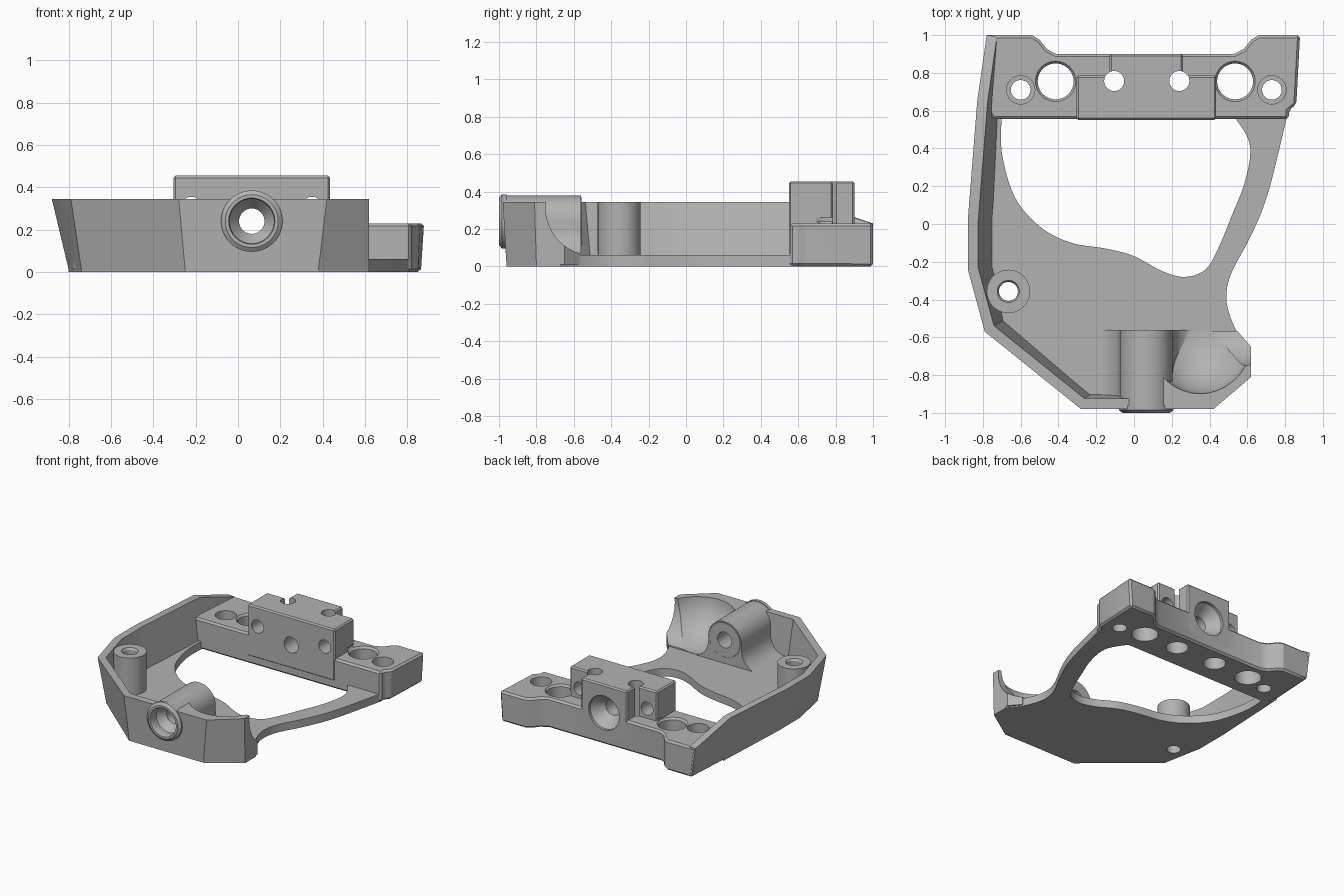
import bpy, bmesh
from math import cos, sin, pi, radians
from mathutils import Vector

if "Cube" in bpy.data.objects:
    bpy.data.objects.remove(bpy.data.objects["Cube"])

grey = bpy.data.materials.new("machined_grey")
grey.use_nodes = True
grey.diffuse_color = (0.45, 0.45, 0.45, 1)
grey.node_tree.nodes["Principled BSDF"].inputs["Base Color"].default_value = (0.45, 0.45, 0.45, 1)


def loft(name, rings, closed=False):
    """Solid skinned through rings of equal point count, capped at both ends."""
    bm = bmesh.new()
    loops = [[bm.verts.new(p) for p in ring] for ring in rings]
    for a, b in zip(loops, loops[1:]):
        n = len(a)
        for i in range(n):
            bm.faces.new((a[i], a[(i + 1) % n], b[(i + 1) % n], b[i]))
    bm.faces.new(loops[0])
    bm.faces.new(loops[-1])
    bmesh.ops.recalc_face_normals(bm, faces=bm.faces)
    mesh = bpy.data.meshes.new(name)
    bm.to_mesh(mesh)
    bm.free()
    mesh.materials.append(grey)
    ob = bpy.data.objects.new(name, mesh)
    bpy.context.collection.objects.link(ob)
    return ob


def prism(name, bottom, z0, z1, top=None):
    return loft(name, [[(x, y, z0) for x, y in bottom],
                       [(x, y, z1) for x, y in (top or bottom)]])


def box(name, x0, x1, y0, y1, z0, z1):
    return prism(name, [(x0, y0), (x1, y0), (x1, y1), (x0, y1)], z0, z1)


def turned(name, a, b, profile, axis="z", n=40):
    """Turned solid: (radius, position) profile about z at x=a, y=b or about y at x=a, z=b."""
    rings = []
    for r, t in profile:
        ring = [(a + r * cos(2 * pi * i / n), b + r * sin(2 * pi * i / n)) for i in range(n)]
        rings.append([(u, v, t) if axis == "z" else (u, t, v) for u, v in ring])
    return loft(name, rings)


def spline(pts, steps=5):
    out = []
    p = [Vector(q) for q in [pts[0]] + pts + [pts[-1]]]
    for i in range(1, len(p) - 2):
        for k in range(steps):
            t = k / steps
            out.append(tuple(0.5 * (2 * p[i] + (p[i + 1] - p[i - 1]) * t
                       + (2 * p[i - 1] - 5 * p[i] + 4 * p[i + 1] - p[i + 2]) * t * t
                       + (3 * p[i] - p[i - 1] - 3 * p[i + 1] + p[i + 2]) * t ** 3)))
    return out + [tuple(pts[-1])]


def inset(path, d):
    """Mitred inward offset of an open path."""
    pts = [Vector(q) for q in path]
    normals = []
    for a, b in zip(pts, pts[1:]):
        e = (b - a).normalized()
        normals.append(Vector((-e.y, e.x)))
    out = []
    for i, q in enumerate(pts):
        n0, n1 = normals[max(i - 1, 0)], normals[min(i, len(normals) - 1)]
        out.append(q + (n0 + n1) * d / (1 + n0.dot(n1)))
    return out


def apply(ob, kind, **settings):
    mod = ob.modifiers.new(kind.lower(), kind)
    for key, value in settings.items():
        setattr(mod, key, value)
    bpy.context.view_layer.objects.active = ob
    bpy.ops.object.modifier_apply(modifier=mod.name)


def bevel(ob, width, segments=1):
    apply(ob, "BEVEL", width=width, segments=segments, limit_method="ANGLE", angle_limit=radians(40))


def cut(ob, *cutters):
    for c in cutters:
        apply(ob, "BOOLEAN", operation="DIFFERENCE", object=c, solver="EXACT")


# Leaning outer wall
rim_top = [(-.78, 1), (-.83, .65), (-.88, .02), (-.88, -.24), (-.79, -.57), (-.28, -.98), (.42, -.98)]
rim_low = [(-.75, 1), (-.77, .65), (-.80, .02), (-.80, -.23), (-.74, -.54), (-.25, -.96), (.38, -.96)]
rings = []
for i, (o, p, u, v) in enumerate(zip(rim_top, inset(rim_top, .055), rim_low, inset(rim_low, .06))):
    h = .23 if i == 0 else .345
    rings.append([(*o, h), (*p, h), (*v, .01), (*u, .01)])
wall = loft("outer_wall", rings)

# Floor plate with its curved arm and large opening
arm = spline([(.62, -.67), (.55, -.58), (.50, -.46), (.49, -.36), (.52, -.25), (.60, -.10),
              (.67, .05), (.72, .2), (.77, .4), (.81, .57)])
plate = prism("floor_plate", rim_low[1:] + [(.62, -.8)] + arm + [(.81, .6), (-.76, .6)], 0, .06)
opening = prism("opening_cutter", spline(
    [(-.70, .57), (-.70, .38), (-.63, .14), (-.49, -.02), (-.33, -.10), (-.15, -.13), (0, -.17),
     (.15, -.25), (.27, -.28), (.38, -.24), (.45, -.12), (.52, .05), (.58, .2), (.615, .36),
     (.60, .46), (.53, .57)]), -.1, .2)

# Scooped front corner
corner = prism("scooped_corner", [(.1, -.96), (.38, -.96), (.62, -.8), (.62, -.65), (.55, -.57), (.1, -.57)], .01, .345,
               [(.1, -.98), (.42, -.98), (.62, -.81), (.62, -.65), (.55, -.57), (.1, -.57)])
bowl = turned("bowl_cutter", 0, 0, [(sin(pi * k / 24), -cos(pi * k / 24)) for k in range(1, 24)])
bowl.scale = (.30, .36, .30)
bowl.location = (.35, -.54, .36)
scoop = loft("scoop_cutter", [[(x, -.5 + .25 * cos(a), .31 + .25 * sin(a))
                               for a in (2 * pi * k / 48 for k in range(48))] for x in (.3, .8)])
bpy.context.view_layer.update()
cut(corner, bowl, scoop)

# Front boss: round tube on a flared saddle
X, Z = .065, .24
tube = turned("boss_tube", X, Z, [(.125, -1), (.145, -.985), (.145, -.96), (.14, -.96), (.14, -.57), (.13, -.56)], "y", 56)
half = [(.14 * cos(a), Z + .14 * sin(a)) for a in (pi / 2 * k / 12 for k in range(12, -1, -1))]
half += [(.29 - .15 * cos(a), .20 - .15 * sin(a)) for a in (pi / 2 * k / 8 for k in range(9))]
section = half + [(-x, z) for x, z in reversed(half[1:])]
saddle = loft("boss_saddle", [[(X + x, y, z) for x, z in section] for y in (-.95, -.562)])
bore = turned("bore_cutter", X, Z, [(.115, -1.02), (.105, -.985), (.105, -.93), (.06, -.87), (.06, 1.1)], "y")

# Screw post
post = turned("screw_post", -.665, -.357, [(.115, .01), (.115, .345)])
post_hole = turned("post_hole_cutter", -.665, -.357, [(.05, -.1), (.05, .33), (.068, .36)])

# Rear mounting bar
bar = prism("mounting_bar", [(-.75, .555), (.82, .555), (.82, .60), (.85, .635), (.865, 1), (.66, 1), (.62, .975),
                             (.58, .925), (.53, .90), (-.41, .90), (-.46, .925), (-.50, .975), (-.54, 1),
                             (-.75, 1), (-.77, .65)], 0, .23,
            [(-.75, .555), (.82, .555), (.82, .60), (.86, .635), (.88, 1), (.66, 1), (.62, .975),
             (.58, .925), (.53, .90), (-.41, .90), (-.46, .925), (-.50, .975), (-.54, 1),
             (-.78, 1), (-.80, .65)])
bevel(bar, .014)

# Raised T-shaped clamp block on the bar
clamp = prism("clamp_block", [(-.305, .55), (.435, .55), (.435, .785), (.26, .785), (.26, .90),
                              (-.13, .90), (-.13, .785), (-.305, .785)], .06, .455)
bevel(clamp, .01)

# Holes in the bar and block
holes = [turned("wide_hole_cutter", x, .755, [(.095, -.1), (.095, .215), (.115, .24), (.115, .26)])
         for x in (-.415, .535)]
holes += [turned("end_hole_cutter", x, .71, [(.052, -.1), (.052, .15), (.075, .15), (.075, .26)])
          for x in (-.6, .73)]
holes += [turned("clamp_hole_cutter", x, .757, [(.08, -.1), (.08, .1), (.053, .1), (.053, .6)])
          for x in (-.105, .24)]
side_holes = [turned("side_hole_cutter", x, .305, [(.05, .5), (.05, 1.1)], "y") for x in (-.22, .35)]
sink = turned("countersink_cutter", X, Z, [(.06, .79), (.13, .88), (.13, 1.1)], "y")

cut(plate, opening, post_hole)
cut(post, post_hole)
cut(wall, bore, post_hole)
for part in (tube, saddle, corner):
    cut(part, bore)
cut(bar, bore, sink, *holes)
cut(clamp, bore, sink, *holes, *side_holes)

# Drop the cutters, then smooth the round faces
for ob in list(bpy.data.objects):
    if ob.name.split(".")[0].endswith("_cutter"):
        bpy.data.objects.remove(ob)
bpy.ops.object.select_all(action="DESELECT")
for ob in (wall, plate, corner, tube, saddle, post, bar, clamp):
    ob.select_set(True)
bpy.context.view_layer.objects.active = wall
bpy.ops.object.shade_smooth_by_angle(angle=radians(30))
